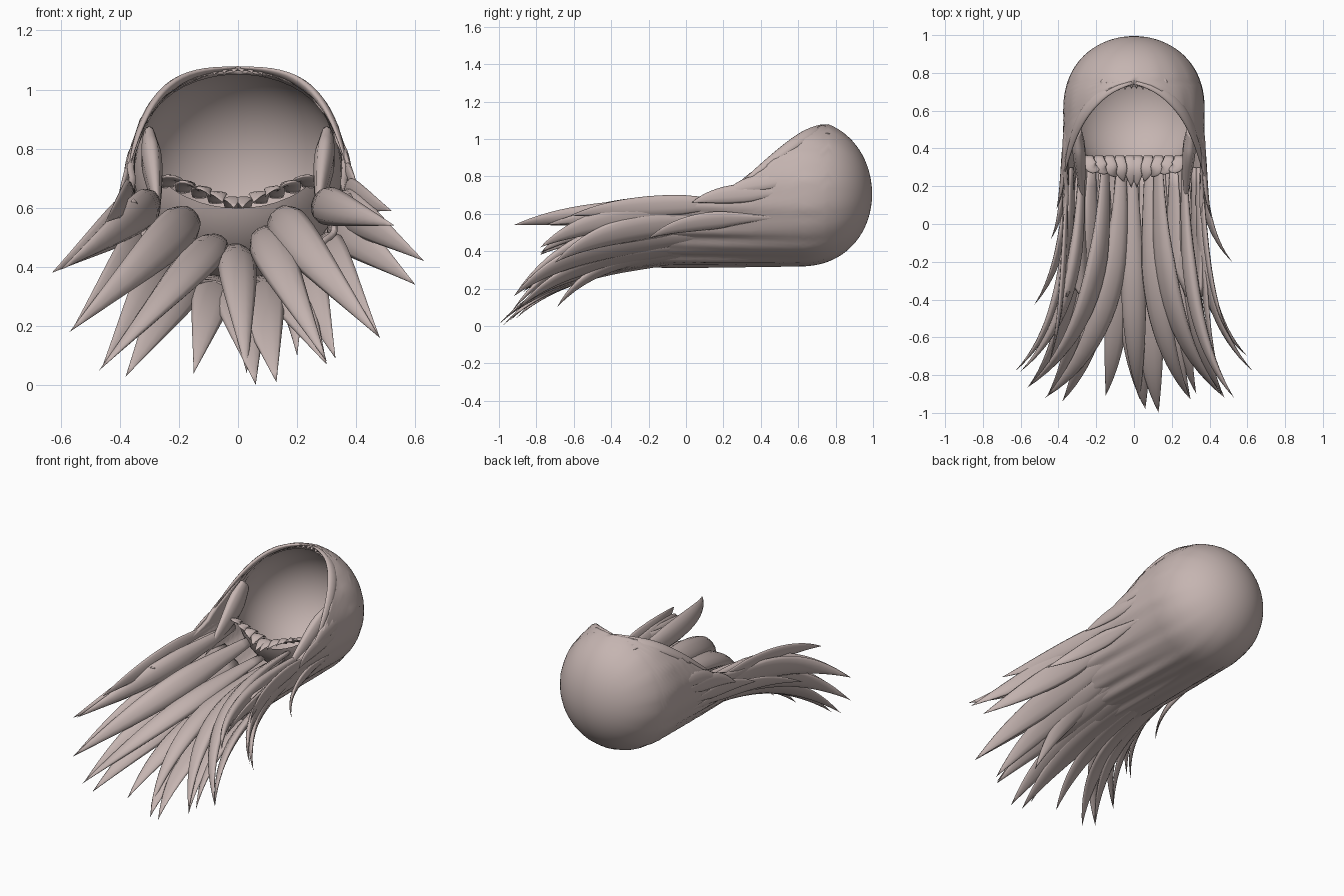
import bpy, bmesh, math
from mathutils import Vector

if "Cube" in bpy.data.objects:
    bpy.data.objects.remove(bpy.data.objects["Cube"])

hair = bpy.data.materials.new("dusty_rose_hair")
hair.diffuse_color = (0.56, 0.46, 0.44, 1)
hair.use_nodes = True
hair.node_tree.nodes["Principled BSDF"].inputs["Base Color"].default_value = hair.diffuse_color
CZ, R, RX = 0.705, 0.385, 0.375      # axis height, vertical and sideways radius of the hair mass


def finish(name, bm):
    bmesh.ops.recalc_face_normals(bm, faces=bm.faces)
    me = bpy.data.meshes.new(name)
    bm.to_mesh(me)
    bm.free()
    me.materials.append(hair)
    ob = bpy.data.objects.new(name, me)
    bpy.context.collection.objects.link(ob)
    for p in me.polygons:
        p.use_smooth = True
    return ob


def interp(table, y):
    for (y0, z0), (y1, z1) in zip(table, table[1:]):
        if y0 >= y >= y1:
            return z0 + (z1 - z0) * (y0 - y) / (y0 - y1)
    return table[-1][1]


# Outer cap: round at the crown, opening into a long trough towards the ends
RIM = [(0.75, 1.088), (0.6, 0.99), (0.5, 0.91), (0.35, 0.79), (0.2, 0.71), (0, 0.655), (-0.5, 0.60)]
bm = bmesh.new()
N, rows = 72, []
ys = [0.6 + 0.395 * math.cos(math.radians(d)) for d in range(2, 91, 4)]
ys += [0.6 - 0.05 * i for i in range(1, 20)]
for y in ys:
    k = min(1, max(0, (0.95 - y) / 0.8))
    r = math.sqrt(max(0, 1 - (max(0, y - 0.6) / 0.395) ** 2.3))
    if y >= 0.74:
        amax = math.pi
    else:
        amax = math.acos(max(-1, min(1, (CZ - interp(RIM, y)) / R)))
    row = []
    for i in range(N + 1):
        a = amax * (2 * i / N - 1)
        rr = r * (1 + 0.014 * k * (math.cos(18 * a) + 0.6 * math.cos(31 * a + 3 * y)))
        top = 1.035 if abs(a) > math.pi / 2 else 1
        yy = y
        if y < 0:                # ragged ends
            yy = y * (0.75 + 0.35 * abs((i % 12) / 6 - 1))
        row.append(bm.verts.new((RX * rr * math.sin(a), yy, CZ - R * top * rr * math.cos(a))))
    rows.append(row)
for r0, r1 in zip(rows, rows[1:]):
    for i in range(N):
        bm.faces.new((r0[i], r0[i + 1], r1[i + 1], r1[i]))
bm.faces.new(rows[0][:-1])
bmesh.ops.remove_doubles(bm, verts=bm.verts, dist=0.0005)
cap = finish("outer_hair_cap", bm)
sol = cap.modifiers.new("thickness", "SOLIDIFY")
sol.thickness, sol.offset = 0.022, -1

# Scalp lining: a bowl cut off along the slanted hairline
bm = bmesh.new()
bmesh.ops.create_uvsphere(bm, u_segments=48, v_segments=32, radius=1)
for v in bm.verts:
    v.co = Vector((v.co.x * 0.352, 0.61 + v.co.y * 0.355, 0.715 + v.co.z * 0.358))
bmesh.ops.bisect_plane(bm, geom=bm.verts[:] + bm.edges[:] + bm.faces[:], plane_co=(0, 0.72, 1.045),
                       plane_no=(0, -0.7, 0.7), clear_outer=True)
finish("scalp_lining", bm)


def bez(p, t):
    s = 1 - t
    return p[0] * s**3 + p[1] * 3 * s * s * t + p[2] * 3 * s * t * t + p[3] * t**3


def lock(name, pts, width, thick, normal, n=18, blunt=0.35):
    """Pointed strand with a lens section, following a bezier path."""
    bm = bmesh.new()
    pts = [Vector(p) for p in pts]
    rings = []
    for j in range(n):
        t = j / n
        c = bez(pts, t)
        tan = (bez(pts, t + 0.02) - bez(pts, t - 0.02)).normalized()
        side = tan.cross(normal).normalized()
        up = side.cross(tan)
        s = (blunt + (1 - blunt) * min(1, t / 0.35)) * (1 - max(0, (t - 0.45) / 0.55) ** 1.6)
        rings.append([bm.verts.new(c + side * width / 2 * s * math.cos(q * math.pi / 5)
                                   + up * thick / 2 * s * math.sin(q * math.pi / 5)) for q in range(10)])
    tip = bm.verts.new(pts[3])
    for a, b in zip(rings, rings[1:]):
        for q in range(10):
            bm.faces.new((a[q], a[(q + 1) % 10], b[(q + 1) % 10], b[q]))
    for q in range(10):
        bm.faces.new((rings[-1][q], rings[-1][(q + 1) % 10], tip))
    bm.faces.new(rings[0])
    return finish(name, bm)


def strand(name, deg, rad, y0, tip, width, thick=0.05, blunt=0.35):
    """Lock that leaves the hair mass at an angle round its axis and flicks to a tip."""
    a = math.radians(deg)
    nrm = Vector((math.sin(a), 0, -math.cos(a)))
    b = Vector((rad * nrm.x, y0, CZ + rad * nrm.z))
    t = Vector(tip)
    p1 = Vector((b.x, y0 + (t.y - y0) * 0.5, b.z))
    p2 = b.lerp(t, 0.25)
    p2.y = y0 + (t.y - y0) * 0.8
    lock(name, (b, p1, p2, t), width, thick, nrm, blunt=blunt)


# Lower layer: angle, radius, start y, tip, width
LOWER = [
    (-72, .35, .3, (-.63, -.78, .38), .15), (-56, .35, .3, (-.56, -.86, .19), .16),
    (-40, .35, .3, (-.46, -.91, .06), .16), (-27, .35, .3, (-.38, -.94, .03), .16),
    (-12, .35, .3, (-.15, -.91, .04), .14), (-1, .35, .3, (.06, -.98, .002), .18),
    (10, .35, .3, (.13, -1.0, .01), .17), (23, .35, .3, (.30, -.93, .07), .16),
    (37, .35, .3, (.33, -.90, .09), .15), (51, .35, .3, (.48, -.92, .16), .16),
    (66, .35, .3, (.60, -.70, .34), .15), (76, .35, .3, (.63, -.78, .42), .14),
    (30, .36, .1, (.20, -.69, .10), .11)]
for i, (d, r, y, t, w) in enumerate(LOWER):
    strand(f"lower_lock_{i}", d, r, y, t, w)

# Upper layer inside the trough, starting under the nape
UPPER = [
    (-50, .20, .36, (-.57, -.87, .18), .15), (-18, .22, .34, (-.47, -.92, .05), .14),
    (-2, .24, .32, (.03, -.93, .04), .13), (24, .20, .34, (.30, -.93, .08), .14),
    (46, .18, .36, (.48, -.92, .16), .15), (72, .28, .36, (.53, -.92, .54), .13),
    (-74, .29, .36, (-.60, -.78, .39), .13)]
for i, (d, r, y, t, w) in enumerate(UPPER):
    strand(f"upper_lock_{i}", d, r, y, t, w, 0.07)

# Side flicks of several lengths; each side has its own tips
FLICKS = {
    "right": [(82, .36, .45, (.52, -.62, .59), .11), (76, .36, .45, (.44, -.75, .54), .10),
              (70, .37, .5, (.52, -.20, .47), .10), (92, .365, .6, (.41, .03, .66), .10),
              (102, .365, .65, (.39, .20, .70), .09)],
    "left": [(-82, .36, .45, (-.45, -.74, .55), .11), (-66, .37, .5, (-.53, -.43, .46), .11),
             (-76, .37, .5, (-.44, -.08, .57), .10), (-92, .365, .6, (-.41, .08, .62), .10),
             (-102, .365, .65, (-.39, .22, .69), .09)]}
for word, items in FLICKS.items():
    for i, (d, r, y, t, w) in enumerate(items):
        strand(f"{word}_flick_{i}", d, r, y, t, w, 0.03, 0.05)

for s, word in ((1, "right"), (-1, "left")):
    # Sideburn in front of the ear and rim strand along the hairline
    lock(f"{word}_sideburn", [(s * .30, .50, .84), (s * .30, .44, .79), (s * .28, .34, .70), (s * .27, .05, .56)],
         0.16, 0.07, Vector((s, 0, 0)), blunt=0.6)
    lock(f"{word}_rim_strand", [(s * .01, .75, 1.072), (s * .25, .70, 1.065), (s * .33, .52, .95), (s * .375, .22, .70)],
         0.07, 0.03, Vector((s * .8, 0, .6)))
    # Short fringe along the nape
    for i in range(5):
        x = s * (0.02 + 0.055 * i)
        z = 0.60 + 0.018 * i
        lock(f"{word}_nape_tuft_{i}", [(x, .36, z), (x, .31, z + .04), (x * .9, .27, z + .04),
                                       (x * .7, .19 + .03 * i, z)], 0.07, 0.018, Vector((0, .3, 1)), n=8, blunt=0.7)
    # Short spikes at the forehead hairline
    for i in range(6):
        x = s * (0.012 + 0.03 * i)
        z = 1.078 - x * x * 1.5
        lock(f"{word}_hairline_tuft_{i}", [(x * .9, .78, z - .02), (x, .76, z - .005), (x, .745, z - .005),
                                           (x * 1.15, .715 - .006 * i, z - .02)], 0.03, 0.012, Vector((0, 0, 1)),
             n=8, blunt=0.1)
